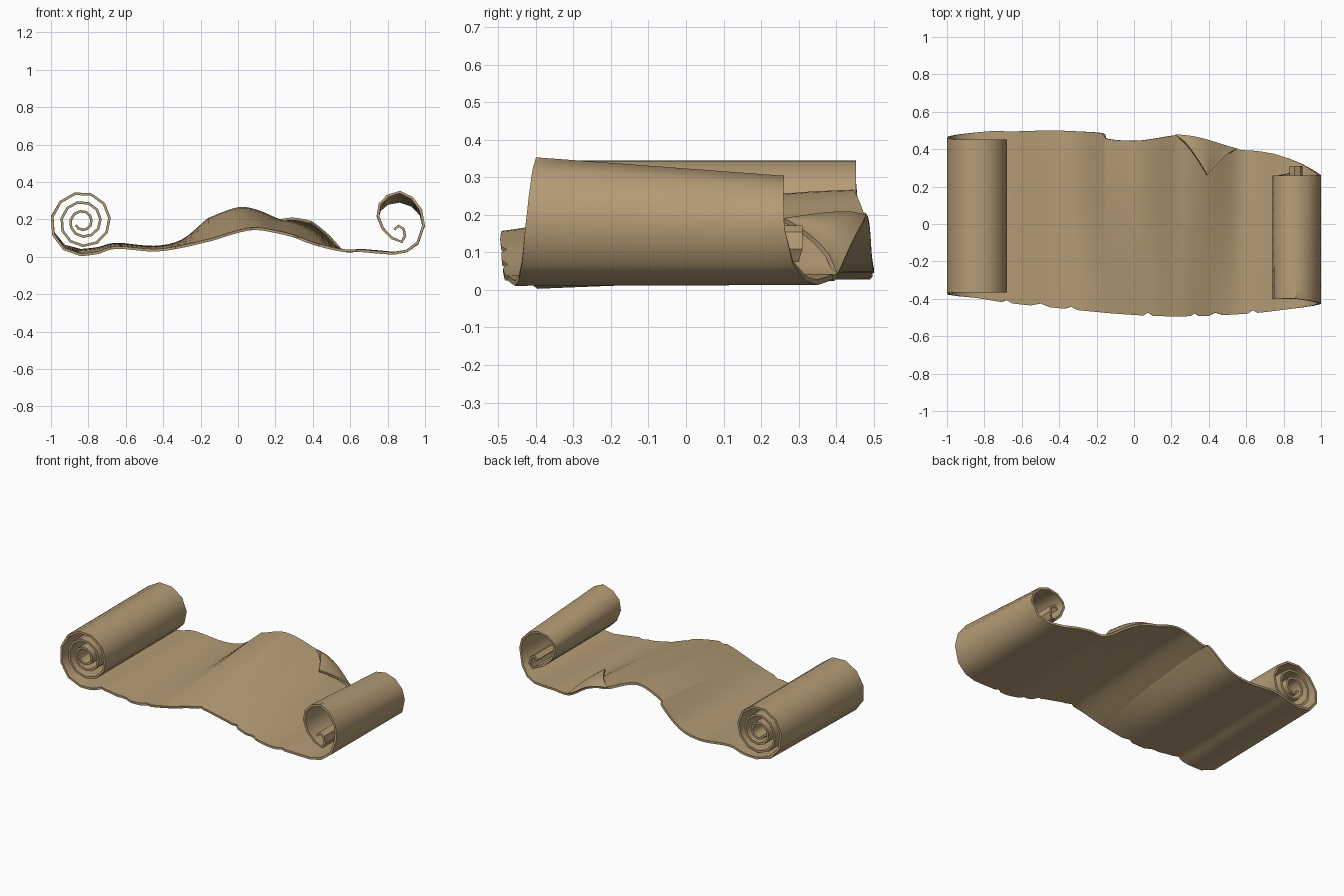
import bpy, bmesh, math
from mathutils import Vector

cube = bpy.data.objects.get("Cube")
if cube:
    bpy.data.objects.remove(cube, do_unlink=True)

parchment = bpy.data.materials.new("parchment tan")
parchment.use_nodes = True
TAN = (0.46, 0.335, 0.18, 1)
parchment.diffuse_color = TAN
parchment.node_tree.nodes["Principled BSDF"].inputs["Base Color"].default_value = TAN

THICKNESS = 0.014
ROWS = 8

# Cross-section rows: x, front z, back z, front y, back y
SHEET = [
    (-.84, .01, .035, -.395, .49),
    (-.75, .022, .045, -.41, .497),
    (-.65, .05, .068, -.425, .495),
    (-.45, .035, .052, -.445, .5),
    (-.3, .055, .085, -.46, .495),
    (-.17, .085, .19, -.472, .485),
    (-.14, .092, .208, -.475, .455),
    (0, .135, .258, -.485, .445),
    (.1, .15, .245, -.49, .455),
    (.22, .13, .195, -.494, .474),
    (.3, .11, .178, -.492, .468),
    (.4, .072, .135, -.49, .445),
    (.55, .035, .038, -.483, .4),
    (.66, .032, .035, -.475, .39),
    (.75, .024, .028, -.465, .375),
]
# Loose roll on the right: x, front z, back z, back y
LOOSE_ROLL = [
    (.83, .018, .02, .35), (.9, .03, .03, .32), (.96, .075, .072, .285),
    (.992, .17, .165, .262), (.978, .25, .225, .26), (.93, .315, .275, .26),
    (.865, .346, .297, .26), (.8, .325, .285, .26), (.758, .28, .25, .26),
    (.748, .22, .215, .26), (.775, .15, .15, .26), (.825, .1, .1, .27),
    (.875, .08, .08, .3), (.893, .11, .11, .31), (.885, .15, .15, .31),
    (.858, .165, .165, .31), (.836, .145, .145, .31),
]


def smooth_rows(rows, steps):
    """Catmull-Rom sampling through the given rows."""
    out = []
    pts = [rows[0]] + rows + [rows[-1]]
    for a, b, c, d in zip(pts, pts[1:], pts[2:], pts[3:]):
        for s in range(steps):
            t = s / steps
            out.append([0.5 * (2*q + (r - p)*t + (2*p - 5*q + 4*r - w)*t*t
                               + (3*q - p - 3*r + w)*t**3)
                        for p, q, r, w in zip(a, b, c, d)])
    out.append(list(rows[-1]))
    return out


def tight_roll():
    """Left spiral, listed from its core outwards."""
    out = []
    for i in range(35, 0, -1):
        turns = i / 11
        a = turns * math.tau
        r = max(0.178 - 0.049 * turns, 0.05 - 0.002 * turns)
        ease = max(0, 1 - turns * 3)
        z = 0.188 - r * math.cos(a)
        out.append([-.84 - r * math.sin(a) + .012 * (1 - ease), z, z + .023 * ease,
                    -.365 - .03 * ease, .452 + .038 * ease])
    return out


def ruled(rows, power):
    """Fill each row from front to back, bowed upwards when power exceeds one."""
    columns = []
    for x, zf, zb, yf, yb in rows:
        steps = [j / ROWS for j in range(ROWS + 1)]
        columns.append([Vector((x, yf + (yb - yf) * t,
                                zf + (zb - zf) * (1 - (1 - t) ** power)))
                        for t in steps])
    return columns


def grid_object(name, columns):
    """Skin a grid of points, thicken it and shade it."""
    bm = bmesh.new()
    verts = [[bm.verts.new(p) for p in col] for col in columns]
    for c, d in zip(verts, verts[1:]):
        for j in range(len(c) - 1):
            bm.faces.new((c[j], d[j], d[j + 1], c[j + 1]))
    bmesh.ops.remove_doubles(bm, verts=bm.verts, dist=0.0005)
    bmesh.ops.recalc_face_normals(bm, faces=bm.faces)
    mesh = bpy.data.meshes.new(name)
    bm.to_mesh(mesh)
    bm.free()
    mesh.materials.append(parchment)
    ob = bpy.data.objects.new(name, mesh)
    bpy.context.collection.objects.link(ob)
    bpy.ops.object.select_all(action='DESELECT')
    ob.select_set(True)
    bpy.context.view_layer.objects.active = ob
    mod = ob.modifiers.new("thickness", 'SOLIDIFY')
    mod.thickness = THICKNESS
    mod.offset = 0
    bpy.ops.object.modifier_apply(modifier=mod.name)
    bpy.ops.object.shade_smooth_by_angle(angle=math.radians(42))


# Whole sheet: tight roll, wavy middle, loose roll
middle = smooth_rows(SHEET, 4)

# Small nicks along the front edge
for nick in (-.67, -.5, -.33, .08, .32, .43, .64):
    near = min(middle, key=lambda row: abs(row[0] - nick))
    near[3] += .015

loose = []
for i, (x, zf, zb, yb) in enumerate(LOOSE_ROLL):
    loose.append([x, zf, zb, -.4 - .055 * max(0, 1 - i / 6), yb])

grid_object("parchment_sheet",
            ruled(tight_roll(), 1) + ruled(middle, 1.5) + ruled(loose, 1))

# Corner of the back edge folded forward to a point
tip = Vector((.39, .262, .185))
flap = []
for x, zf, zb, yf, yb in middle:
    if .21 < x < .56:
        strip = []
        for j in range(7):
            v = j / 6
            w = v ** 0.7
            lift = .012 * math.sin(math.pi * v ** 0.6)
            strip.append(Vector((x + (tip.x - x) * w, yb + (tip.y - yb) * v,
                                 zb + (tip.z - zb) * w + lift)))
        flap.append(strip)
grid_object("folded_flap", flap)
